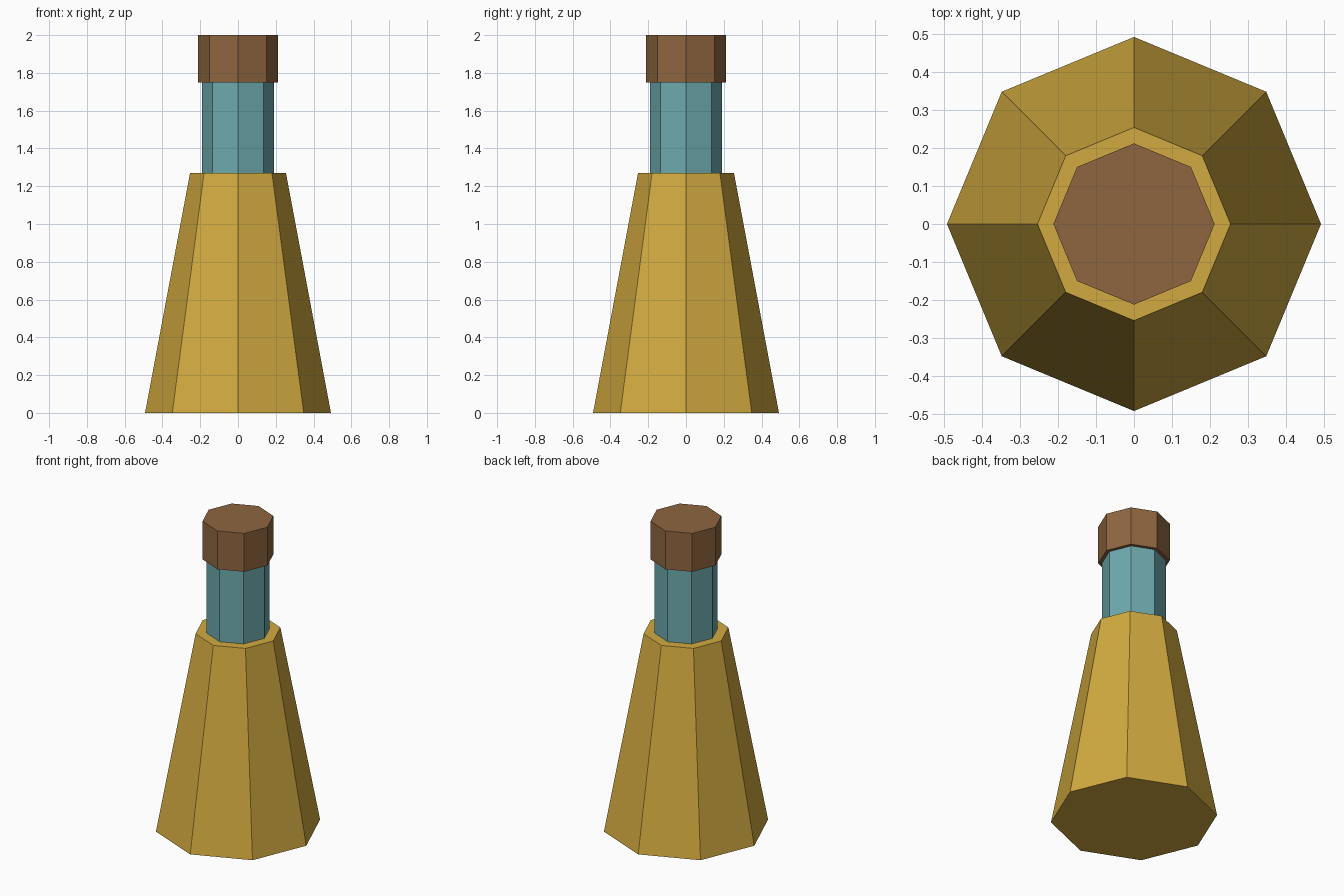
import bpy

SIDES = 8

default_cube = bpy.data.objects.get("Cube")
if default_cube:
    bpy.data.objects.remove(default_cube, do_unlink=True)


def make_material(name, rgb):
    mat = bpy.data.materials.new(name)
    mat.use_nodes = True
    color = (*rgb, 1.0)
    mat.diffuse_color = color
    for node in mat.node_tree.nodes:
        if node.type == "BSDF_PRINCIPLED":
            node.inputs["Base Color"].default_value = color
    return mat


def add_section(name, r_bottom, r_top, z_bottom, z_top, mat):
    """Flat-shaded octagonal section between two heights, corners on the axes."""
    bpy.ops.mesh.primitive_cone_add(
        vertices=SIDES, radius1=r_bottom, radius2=r_top,
        depth=z_top - z_bottom, end_fill_type="NGON",
        location=(0, 0, (z_bottom + z_top) / 2))
    obj = bpy.context.object
    obj.name = name
    obj.data.name = name
    obj.data.materials.append(mat)
    return obj


gold = make_material("gold", (0.64, 0.40, 0.051))
teal = make_material("teal_glass", (0.155, 0.40, 0.42))
brown = make_material("brown_cork", (0.274, 0.133, 0.051))

# Tapered body, straight neck and overhanging stopper
add_section("bottle_body", 0.492, 0.254, 0.0, 1.27, gold)
add_section("bottle_neck", 0.19, 0.19, 1.27, 1.75, teal)
add_section("stopper", 0.212, 0.212, 1.75, 2.0, brown)
